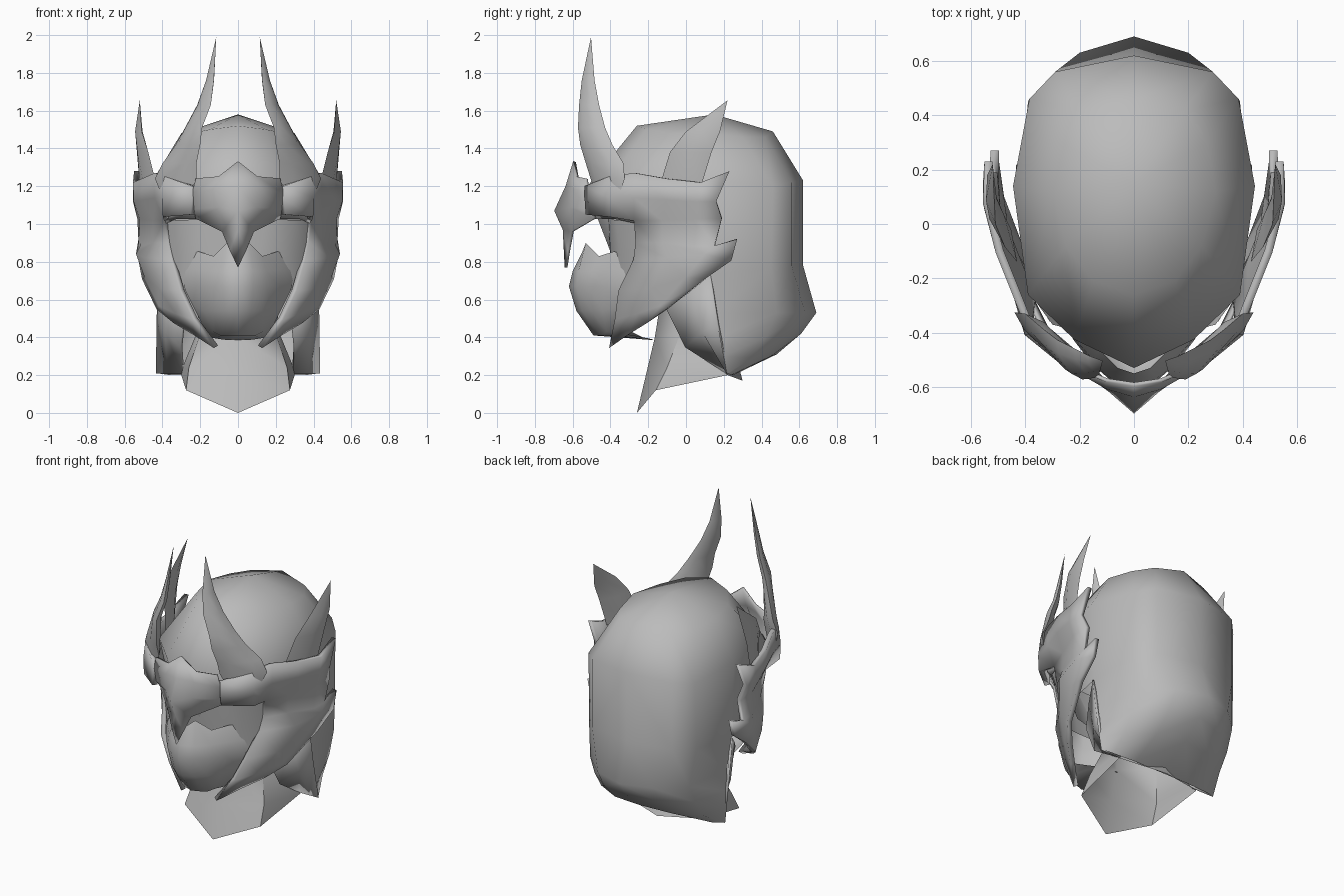
import bpy, bmesh, math

steel = bpy.data.materials.new("grey_steel")
steel.diffuse_color = (0.5, 0.5, 0.5, 1)


def part(name, grids, thick=0.0, angle=50):
    """Skin each grid of point rows, mirror the result across x = 0."""
    bm = bmesh.new()
    for rows in grids:
        vs = [[bm.verts.new(p) for p in row] for row in rows]
        for a, b in zip(vs, vs[1:]):
            for i in range(len(a) - 1):
                bm.faces.new((a[i], a[i + 1], b[i + 1], b[i]))
    bmesh.ops.remove_doubles(bm, verts=bm.verts, dist=0.0005)
    bmesh.ops.recalc_face_normals(bm, faces=bm.faces)
    me = bpy.data.meshes.new(name)
    bm.to_mesh(me)
    bm.free()
    me.materials.append(steel)
    ob = bpy.data.objects.new(name, me)
    bpy.context.collection.objects.link(ob)
    bpy.ops.object.select_all(action='DESELECT')
    ob.select_set(True)
    bpy.context.view_layer.objects.active = ob
    bpy.ops.object.shade_smooth_by_angle(angle=math.radians(angle))
    m = ob.modifiers.new("mirror", 'MIRROR')
    m.use_clip = True
    m.merge_threshold = 0.001
    if thick:
        s = ob.modifiers.new("thickness", 'SOLIDIFY')
        s.thickness = thick
        s.offset = 0
    return ob


def horn(name, sections, sides=6):
    """Blade-like horn from (x, y, z, half width vector x, y, half thickness)."""
    rows = []
    for x, y, z, ux, uy, t in sections:
        n = math.hypot(ux, uy) or 1
        row = []
        for i in range(sides + 1):
            a = 2 * math.pi * (i % sides) / sides
            c, s = math.cos(a), math.sin(a) * t / n
            row.append((x + ux * c + uy * s, y + uy * c - ux * s, z))
        rows.append(row)
    return part(name, [rows], angle=75)


# Hood: rounded skull shell, running from back centre to front centre
pole = [(0, .15, 1.58)] * 7
crown = [(0, .46, 1.49), (.19, .42, 1.46), (.27, .30, 1.46), (.30, .12, 1.48),
         (.25, -.08, 1.48), (.15, -.21, 1.50), (0, -.26, 1.52)]
temple = [(0, .62, 1.23), (.29, .56, 1.22), (.385, .46, 1.20), (.445, .14, 1.24),
          (.39, -.26, 1.22), (.22, -.425, 1.20), (0, -.53, 1.19)]
cheek = [(0, .62, .78), (.29, .56, .78), (.39, .45, .77), (.42, .13, .73),
         (.34, -.18, .75), (.18, -.31, .75), (0, -.36, .75)]
# Lower hood: open at the front, tucked under the nape
nape = [(0, .69, .53), (.20, .63, .53), (.36, .48, .53), (.41, .16, .53)]
under = [(0, .61, .42), (.20, .56, .41), (.37, .42, .40), (.42, .18, .40)]
under2 = [(0, .48, .31), (.20, .45, .30), (.37, .35, .29), (.43, .20, .30)]
rim = [(0, .25, .20), (.20, .25, .20), (.36, .24, .20), (.43, .22, .21)]
part("hood", [[pole, crown, temple, cheek], [cheek[:4], nape, under, under2, rim]], angle=75)

# Collar panels between hood rim and neck
part("collar_panel", [[
    [(.42, .13, .73), (.36, .02, .64), (.28, -.10, .55)],
    [(.425, .17, .47), (.38, .09, .43), (.30, 0, .35)],
    [(.43, .22, .21), (.37, .22, .21), (.29, .22, .21)]]], thick=.015, angle=35)

# Neck with a pointed front bib
part("neck", [[
    [(0, -.13, .62), (.18, -.02, .62), (.20, .12, .62), (0, .25, .62)],
    [(0, -.165, .40), (.20, -.03, .42), (.22, .14, .42), (0, .25, .42)],
    [(0, -.21, .21), (.26, -.10, .24), (.29, .17, .25), (0, .27, .28)],
    [(0, -.26, 0), (.275, -.16, .12), (.30, .22, .20), (0, .30, .17)]]])

# Chin guard
part("chin_guard", [[
    [(0, -.55, .85), (.06, -.53, .90), (.13, -.46, .83), (.21, -.38, .855), (.30, -.27, .81)],
    [(0, -.60, .75), (.08, -.57, .75), (.15, -.50, .75), (.23, -.41, .76), (.30, -.29, .75)],
    [(0, -.62, .67), (.08, -.58, .67), (.15, -.52, .67), (.22, -.43, .67), (.28, -.33, .65)],
    [(0, -.58, .54), (.07, -.55, .54), (.13, -.50, .54), (.18, -.44, .54), (.24, -.33, .57)],
    [(0, -.49, .41), (.05, -.47, .41), (.09, -.45, .41), (.13, -.42, .43), (.18, -.33, .45)],
    [(0, -.16, .385), (.05, -.17, .385), (.09, -.18, .39), (.12, -.2, .395), (.16, -.23, .40)]]],
    angle=60)

# Recessed visor behind the eye openings
part("visor", [[
    [(0, -.42, 1.03), (.15, -.41, 1.03), (.30, -.37, 1.02), (.38, -.26, 1.02)],
    [(0, -.40, .84), (.12, -.40, .85), (.27, -.35, .84), (.35, -.26, .82)],
    [(0, -.38, .70), (.12, -.38, .70), (.25, -.34, .68), (.32, -.27, .62)]]])

# Pointed forehead crest
part("forehead_crest", [[
    [(0, -.59, 1.33), (.10, -.575, 1.25), (.22, -.525, 1.24)],
    [(0, -.63, 1.20), (.10, -.60, 1.19), (.24, -.52, 1.16)],
    [(0, -.69, 1.07), (.09, -.61, 1.09), (.23, -.51, 1.08)],
    [(0, -.645, .97), (.08, -.60, .96), (.22, -.48, 1.03)],
    [(0, -.635, .77), (.04, -.62, .86), (.08, -.60, .96)]]], thick=.015)

# Brow spike above each eye
part("brow_spike", [[
    [(.19, -.52, 1.10), (.33, -.41, 1.07), (.40, -.25, 1.035)],
    [(.19, -.49, 1.03), (.32, -.38, 1.03), (.39, -.24, 1.00)]]], thick=.01)

# Side guard: plate wrapped round the head, tapering in towards the jaw
ARC = [(-.57, .10), (-.52, .25), (-.40, .375), (-.20, .455), (-.05, .515), (.10, .545), (.30, .53)]


def wrap(y, z, dx=0):
    for (y0, x0), (y1, x1) in zip(ARC, ARC[1:]):
        if y <= y1:
            x = x0 + (x1 - x0) * (y - y0) / (y1 - y0)
            break
    taper = max(0, .82 - z) * max(.2, .25 - .75 * y)
    return (x - taper + dx, y, z)


arm = [[(-.525, 1.20), (-.40, 1.25), (-.27, 1.27)],
       [(-.525, 1.13), (-.40, 1.14, .015), (-.27, 1.14)],
       [(-.52, 1.05, -.01), (-.40, 1.04, .01), (-.27, 1.02, -.05)]]
side = [[(-.27, 1.27), (-.10, 1.24), (.08, 1.22), (.23, 1.28)],
        [(-.27, 1.14), (-.10, 1.13), (.06, 1.12), (.16, 1.12)],
        [(-.27, 1.02, -.05), (-.12, 1.02, -.05), (.06, 1.03, -.03), (.19, 1.03, -.02)],
        [(-.26, .90, -.07), (-.12, .90, -.05), (.05, .88, -.03), (.15, .88, -.03)],
        [(-.27, .81, -.08), (-.10, .82, -.02), (.10, .84, -.02), (.27, .92, -.02)],
        [(-.35, .65, -.01), (-.18, .66, .005), (0, .72, -.02), (.24, .81, -.02)],
        [(-.37, .50, .01), (-.25, .53, .01), (-.13, .57, .01), (.10, .71, -.03)],
        [(-.40, .35), (-.30, .42), (-.20, .48, .01), (-.10, .55, .01)]]
part("side_guard", [[[wrap(*p) for p in row] for row in g] for g in (arm, side)],
     thick=.03, angle=60)

# Tall front horns, flattened along the curve of the guard
horn("front_horn", [(.33, -.415, 1.12, .06, .05, .015), (.33, -.415, 1.24, .11, .09, .032),
                    (.31, -.43, 1.32, .09, .10, .034), (.265, -.475, 1.42, .065, .085, .032),
                    (.235, -.50, 1.51, .045, .072, .028), (.18, -.513, 1.63, .036, .053, .022),
                    (.148, -.518, 1.76, .02, .034, .015), (.115, -.503, 1.99, 0, 0, 0)])

# Short rear horns, thin leaning blades
horn("rear_horn", [(.475, -.03, 1.20, .045, .11, .025), (.505, .025, 1.38, .03, .11, .028),
                   (.525, .09, 1.49, .015, .09, .02), (.52, .22, 1.655, 0, 0, 0)], sides=4)
